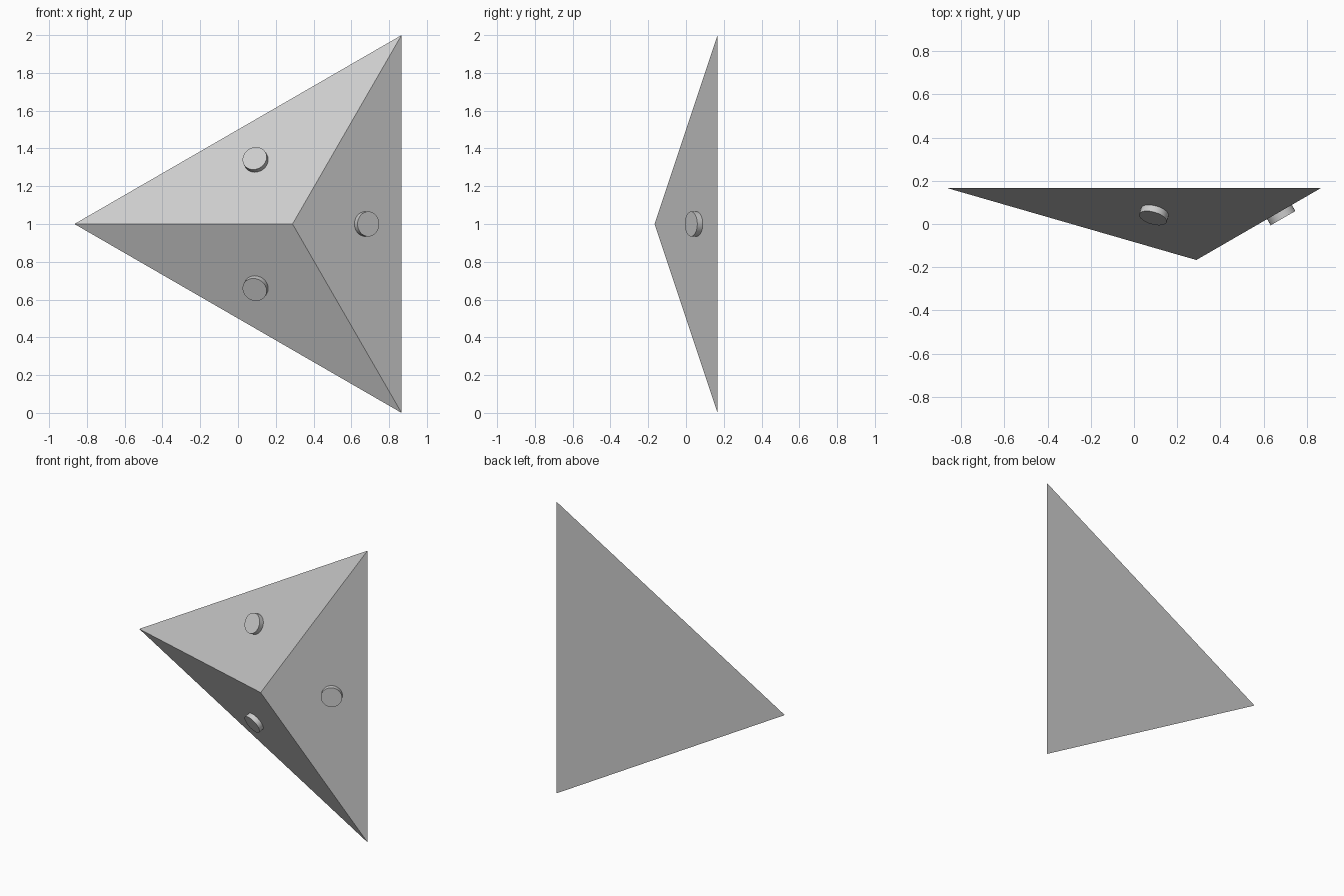
import bpy
import bmesh
from math import cos, sin, tau
from mathutils import Vector, Matrix

cube = bpy.data.objects.get("Cube")
if cube:
    bpy.data.objects.remove(cube, do_unlink=True)

grey = bpy.data.materials.new("light_grey")
grey.use_nodes = True
colour = (0.6, 0.6, 0.6, 1)
grey.diffuse_color = colour
grey.node_tree.nodes["Principled BSDF"].inputs["Base Color"].default_value = colour

BACK, HEIGHT = 1 / 6, 1 / 3          # back plane and pyramid height
RADIUS = 2 / 3 ** 0.5                # circumradius of the triangular base
CENTRE_X = RADIUS / 4
STUD_RADIUS, STUD_OUT = 0.066, 0.033


def add_object(name, bm):
    mesh = bpy.data.meshes.new(name)
    bm.to_mesh(mesh)
    bm.free()
    mesh.materials.append(grey)
    obj = bpy.data.objects.new(name, mesh)
    bpy.context.collection.objects.link(obj)
    return obj


# Pyramid with its triangular base at the back and its apex to the front
apex = Vector((CENTRE_X, BACK - HEIGHT, 1))
corners = [Vector((CENTRE_X + RADIUS * cos(a), BACK, 1 + RADIUS * sin(a)))
           for a in (tau / 6, tau / 2, -tau / 6)]
bm = bmesh.new()
base = [bm.verts.new(c) for c in corners]
tip = bm.verts.new(apex)
bm.faces.new(base)
for i in range(3):
    bm.faces.new((base[i], base[(i + 1) % 3], tip))
bmesh.ops.recalc_face_normals(bm, faces=bm.faces)
add_object("pyramid", bm)

# Round stud in the middle of each sloping face
for i, name in enumerate(("upper_stud", "lower_stud", "left_stud")):
    a, b = corners[i], corners[(i + 1) % 3]
    middle = (a + b + apex) / 3
    normal = (b - a).cross(apex - a).normalized()
    if normal.y > 0:
        normal.negate()
    bm = bmesh.new()
    bmesh.ops.create_cone(bm, cap_ends=True, segments=32, radius1=STUD_RADIUS,
                          radius2=STUD_RADIUS, depth=2 * STUD_OUT)
    turn = normal.to_track_quat("Z", "Y").to_matrix().to_4x4()
    bm.transform(Matrix.Translation(middle) @ turn)
    stud = add_object(name, bm)
    bpy.ops.object.select_all(action="DESELECT")
    stud.select_set(True)
    bpy.context.view_layer.objects.active = stud
    bpy.ops.object.shade_smooth_by_angle()
